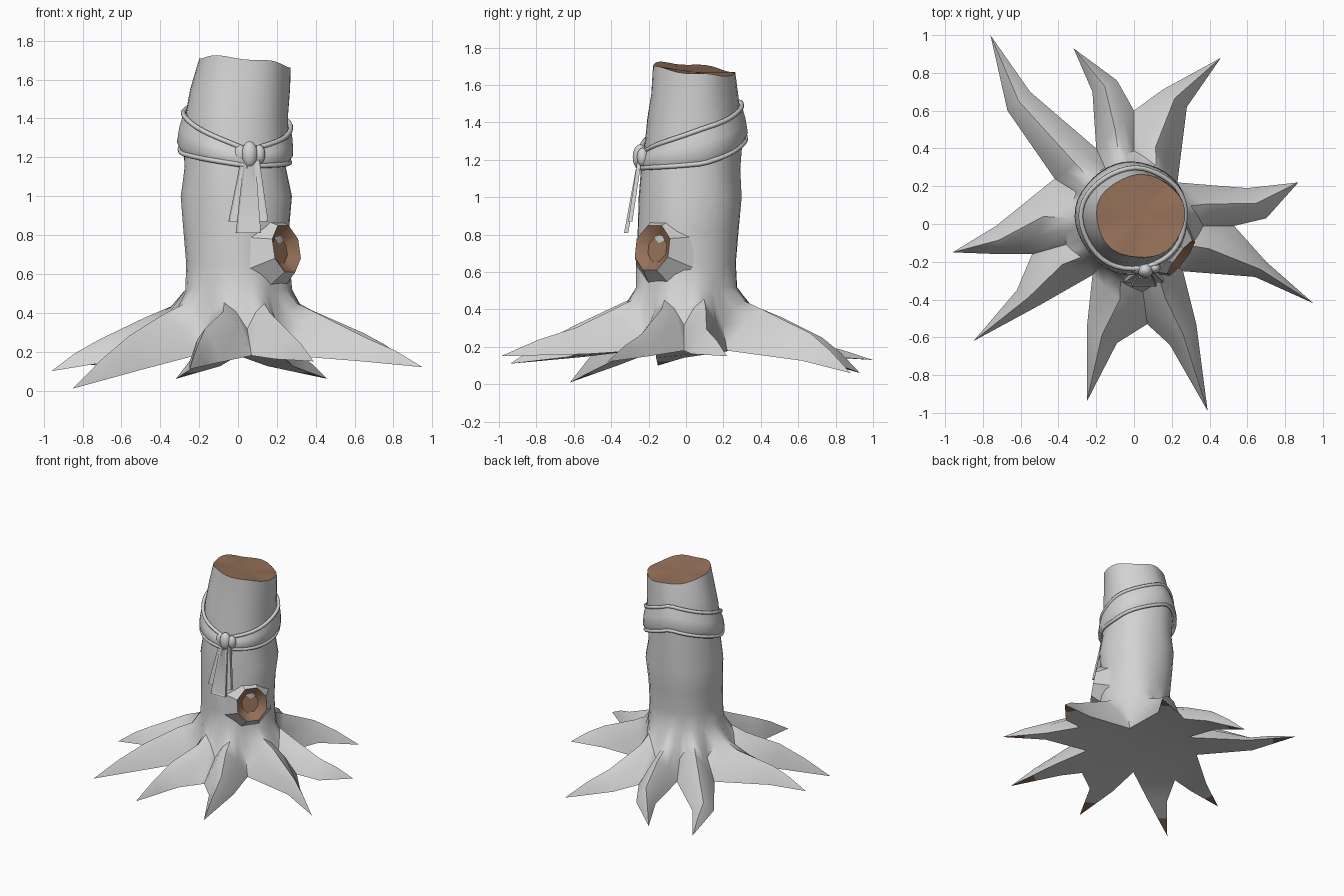
import bpy, bmesh
from math import sin, cos, pi, atan2, hypot, radians
from mathutils import Vector

cube = bpy.data.objects.get("Cube")
if cube:
    bpy.data.objects.remove(cube)


def material(name, rgb):
    m = bpy.data.materials.new(name)
    m.use_nodes = True
    m.diffuse_color = (*rgb, 1)
    m.node_tree.nodes["Principled BSDF"].inputs["Base Color"].default_value = (*rgb, 1)
    return m


GREY = material("bark_grey", (0.65, 0.65, 0.65))
BROWN = material("cut_wood_brown", (0.3, 0.165, 0.1))


def finish(name, bm, angle=40):
    bmesh.ops.recalc_face_normals(bm, faces=bm.faces)
    mesh = bpy.data.meshes.new(name)
    bm.to_mesh(mesh)
    bm.free()
    ob = bpy.data.objects.new(name, mesh)
    bpy.context.collection.objects.link(ob)
    mesh.materials.append(GREY)
    mesh.materials.append(BROWN)
    bpy.ops.object.select_all(action='DESELECT')
    ob.select_set(True)
    bpy.context.view_layer.objects.active = ob
    bpy.ops.object.shade_smooth_by_angle(angle=radians(angle))
    return ob


def interp(table, x):
    """Piecewise linear lookup in rows of (key, value...)."""
    if x <= table[0][0]:
        return table[0][1:]
    for p, q in zip(table, table[1:]):
        if x <= q[0]:
            t = (x - p[0]) / (q[0] - p[0])
            return [a + (b - a) * t for a, b in zip(p[1:], q[1:])]
    return table[-1][1:]


def bridge(bm, low, high, mat=0):
    for k in range(len(low) - 1):
        loop = list(dict.fromkeys([low[k], low[k + 1], high[k + 1], high[k]]))
        if len(loop) > 2:
            bm.faces.new(loop).material_index = mat


# Trunk outline: height, x min, x max, y min, y max
TRUNK = [(0.52, -.275, .275, -.265, .275), (0.65, -.268, .265, -.265, .27),
         (0.82, -.28, .262, -.255, .285), (1.0, -.293, .28, -.25, .3),
         (1.15, -.272, .25, -.24, .29), (1.3, -.28, .262, -.22, .3),
         (1.42, -.268, .26, -.21, .29), (1.55, -.245, .268, -.19, .275),
         (1.68, -.2, .27, -.18, .26)]


def trunk_point(a, z, out=0):
    x0, x1, y0, y1 = interp(TRUNK, z)
    wave = out + 0.004 * sin(5 * a + 4 * z)
    return Vector(((x0 + x1) / 2 + ((x1 - x0) / 2 + wave) * cos(a),
                   (y0 + y1) / 2 + ((y1 - y0) / 2 + wave) * sin(a), z))


# Roots, counterclockwise: valley before it, its two side points, its tip
ROOTS = [((.53, -.01), (.70, .03), (.60, .19), (.87, .22, .15)),
         ((.23, .22), (.28, .62), (.15, .71), (.46, .88, .06)),
         ((0, .60), (-.09, .76), (-.22, .70), (-.32, .93, .06)),
         ((-.20, .40), (-.55, .70), (-.67, .60), (-.76, 1.0, .13)),
         ((-.42, .24), (-.73, -.01), (-.70, -.16), (-.96, -.15, .10)),
         ((-.54, -.16), (-.62, -.35), (-.50, -.43), (-.85, -.62, .01)),
         ((-.22, -.27), (-.25, -.55), (-.09, -.63), (-.25, -.94, .11)),
         ((.07, -.53), (.19, -.64), (.33, -.53), (.39, -.99, .15)),
         ((.26, -.25), (.64, -.28), (.70, -.20), (.95, -.42, .12))]
RIDGE = [(.3, .46), (.4, .41), (.6, .325), (.8, .22)]
N = len(ROOTS)
SEG = 4

# Trunk with flared roots, one closed mesh
bm = bmesh.new()
angles = []
for i in range(N):
    a0, a1 = (atan2(ROOTS[j % N][0][1] - .02, ROOTS[j % N][0][0]) for j in (i, i + 1))
    gap = (a1 - a0) % (2 * pi)
    angles += [a0 + gap * k / SEG for k in range(SEG)]

rings = []
for z in [row[0] for row in TRUNK]:
    pts = [trunk_point(a, z) for a in angles]
    if z == TRUNK[-1][0]:
        for p, a in zip(pts, angles):
            p.z += .005 - .11 * (p.y - .04) - .1 * (p.x - .04) + .006 * sin(5 * a)
    rings.append([bm.verts.new(p) for p in pts])
for low, high in zip(rings, rings[1:]):
    bridge(bm, low + low[:1], high + high[:1])

# Sawn top, slightly sunken
middle = bm.verts.new((.04, .04, 1.67))
top = rings[-1]
for k in range(len(top)):
    bm.faces.new((top[k], top[(k + 1) % len(top)], middle)).material_index = 1


def section(left, right):
    """Arched points from one root side to the other."""
    mid = (left + right) / 2
    crest = interp(RIDGE, hypot(mid.x, mid.y))[0]
    pts = []
    for k in range(SEG + 1):
        p = left.lerp(right, k / SEG)
        p.z += (crest - p.z) * (0, .68, 1, .68, 0)[k]
        pts.append(p)
    return pts


def flare(start, end):
    p = start.lerp(end, .35)
    p.z = start.z + (end.z - start.z) * .6
    return p


base = rings[0]
valley = [bm.verts.new((*r[0], .18)) for r in ROOTS]
slope = [bm.verts.new(flare(base[i * SEG].co, valley[i].co)) for i in range(N)]
under = bm.verts.new((0, 0, .19))
for i, (_, side_a, side_b, tip) in enumerate(ROOTS):
    j = (i + 1) % N
    tip = Vector(tip)
    edge_z = .17 * .6 + tip.z * .4
    start = [base[(i * SEG + k) % len(base)] for k in range(SEG + 1)]
    neck_pts = section(valley[i].co, valley[j].co)
    neck = [valley[i]] + [bm.verts.new(p) for p in neck_pts[1:-1]] + [valley[j]]
    curve = [slope[i]] + [bm.verts.new(flare(s.co, p)) for s, p in
                          list(zip(start, neck_pts))[1:-1]] + [slope[j]]
    mid_pts = section(Vector((*side_a, edge_z)), Vector((*side_b, edge_z)))
    mid = [bm.verts.new(p) for p in mid_pts]
    thin = [bm.verts.new(p.lerp(tip, .5)) for p in mid_pts]
    thin[SEG // 2].co.z += .012
    end = [bm.verts.new(tip)] * (SEG + 1)
    rows = [start, curve, neck, mid, thin, end]
    for low, high in zip(rows, rows[1:]):
        bridge(bm, low, high)
    # Underside, with bare wood near the tip
    for low, high, mat in ((neck, mid, 0), (mid, thin, 0), (thin, end, 1)):
        bridge(bm, [low[0], low[-1]], [high[0], high[-1]], mat)
    bm.faces.new((under, valley[i], valley[j]))
finish("trunk_and_roots", bm)

# Broken branch stub: bark collar, bare rim and hollow
bm = bmesh.new()
out = Vector((.8, -.6, .18)).normalized()
side = Vector((.6, .8, 0))
up = out.cross(side)
center = Vector((.25, -.18, .73))
loops = []
for radius, depth in ((.2, -.13), (.15, -.05), (.12, 0), (.065, -.045)):
    loops.append([bm.verts.new(center + out * depth + side * radius * cos(a)
                               + up * radius * 1.1 * sin(a))
                  for a in [2 * pi * (k + .5) / 8 for k in range(8)]])
for n, (low, high) in enumerate(zip(loops, loops[1:])):
    bridge(bm, low + low[:1], high + high[:1], int(n == 2))
bm.faces.new(loops[-1]).material_index = 1
finish("branch_stub", bm, 35)

# Sash wrapped around the trunk, low at the front and high at the back
FRONT = radians(-77)
LIMITS = [(0, 1.16, 1.24), (pi / 2, 1.2, 1.39), (pi, 1.33, 1.51)]


def sash_point(a, t, offset):
    phi = abs((a - FRONT + pi) % (2 * pi) - pi)
    low, high = interp(LIMITS, phi)
    return trunk_point(a, low + (high - low) * t - .02 * cos(a), offset)


turns = [2 * pi * k / 40 for k in range(40)]
bm = bmesh.new()
loops = [[bm.verts.new(sash_point(a, t, o)) for a in turns]
         for t, o in ((0, .014), (.2, .032), (.6, .025), (1, .012))]
for low, high in zip(loops, loops[1:]):
    bridge(bm, low + low[:1], high + high[:1])
finish("sash_band", bm, 60)


def tube(name, points, radius, closed):
    data = bpy.data.curves.new(name, 'CURVE')
    data.dimensions = '3D'
    data.bevel_depth = radius
    data.bevel_resolution = 2
    data.use_fill_caps = True
    spline = data.splines.new('POLY')
    spline.points.add(len(points) - 1)
    for sp, p in zip(spline.points, points):
        sp.co = (*p, 1)
    spline.use_cyclic_u = closed
    data.materials.append(GREY)
    bpy.context.collection.objects.link(bpy.data.objects.new(name, data))


tube("sash_lower_hem", [sash_point(a, 0, .018) for a in turns], .013, True)
tube("sash_upper_hem", [sash_point(a, 1, .013) for a in turns], .013, True)


# Knot with a loop on each side
def lobe(name, loc, size):
    bm = bmesh.new()
    bmesh.ops.create_uvsphere(bm, u_segments=16, v_segments=10, radius=1)
    for v in bm.verts:
        v.co = Vector(loc) + Vector([c * s for c, s in zip(v.co, size)])
    finish(name, bm, 60)


lobe("knot", (.06, -.245, 1.215), (.042, .04, .068))
lobe("knot_right_loop", (.01, -.235, 1.215), (.032, .03, .05))
lobe("knot_left_loop", (.11, -.232, 1.215), (.03, .03, .05))


# Hanging tails, tapered plates with a raised hem
def tail(name, top_x, top_w, low_x, low_w, low_y, low_z):
    bm = bmesh.new()
    bmesh.ops.create_cube(bm, size=1)
    for v in bm.verts:
        x, w, y, z = (top_x, top_w, -.25, 1.19) if v.co.z > 0 else (low_x, low_w, low_y, low_z)
        v.co = (x + v.co.x * w, y + v.co.y * .022, z)
    bm.normal_update()
    faces = [f for f in bm.faces if abs(f.normal.y) > .8]
    bmesh.ops.inset_individual(bm, faces=faces, thickness=.012, depth=-.005)
    finish(name, bm, 30)


tail("sash_tail_middle", .06, .06, .053, .13, -.32, .81)
tail("sash_tail_right", .035, .04, -.022, .055, -.298, .87)
tail("sash_tail_left", .09, .04, .128, .055, -.298, .87)
